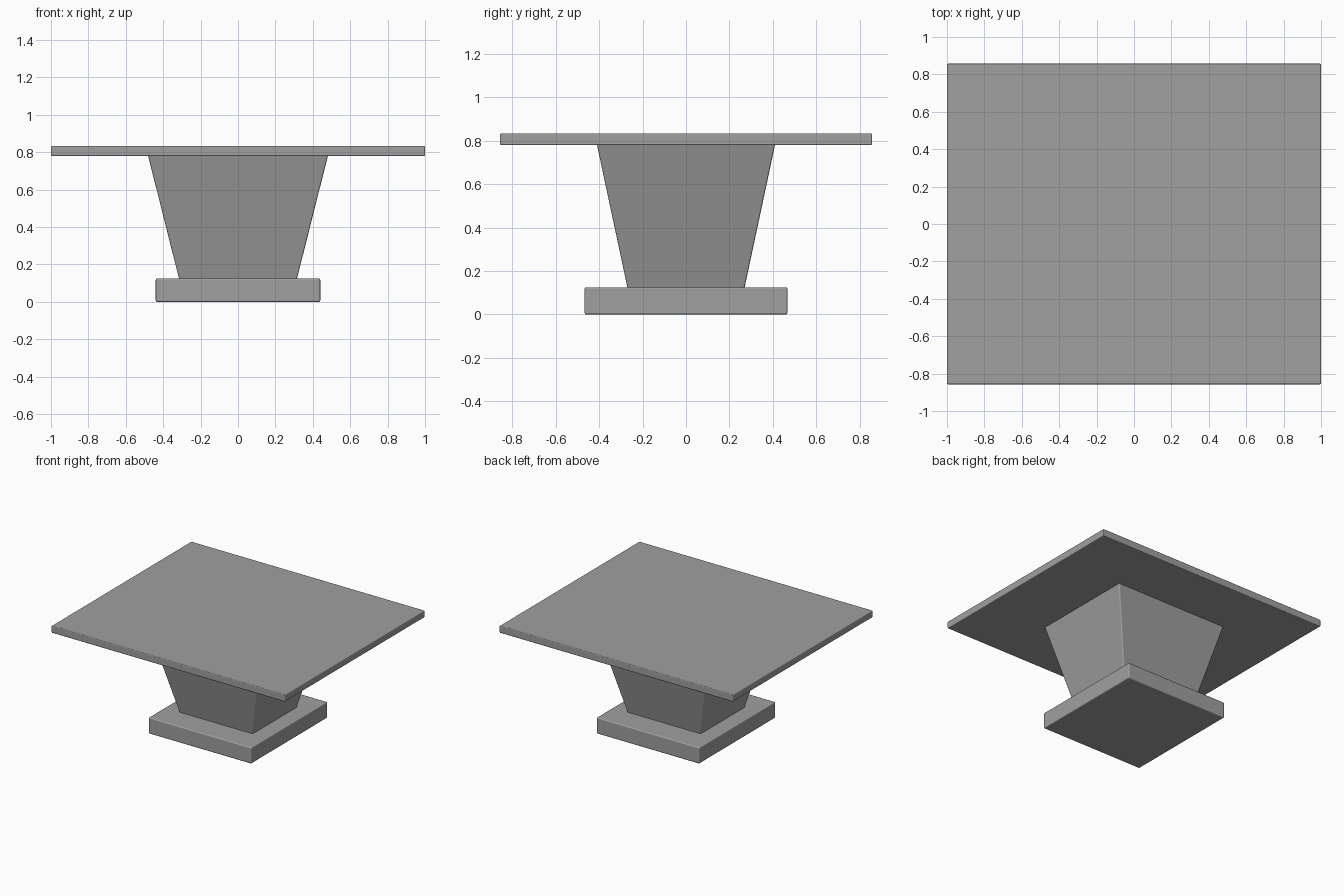
import bpy
import bmesh

# Remove the default cube
cube = bpy.data.objects.get("Cube")
if cube:
    bpy.data.objects.remove(cube, do_unlink=True)

# One plain grey for the whole table
grey = bpy.data.materials.new("mid grey")
grey.use_nodes = True
colour = (0.35, 0.35, 0.35, 1)
grey.diffuse_color = colour
grey.node_tree.nodes["Principled BSDF"].inputs["Base Color"].default_value = colour


def block(name, z_low, z_high, half_low, half_high, bevel):
    """Box between two heights, with its own half size at each end."""
    bm = bmesh.new()
    bmesh.ops.create_cube(bm, size=2)
    for v in bm.verts:
        upper = v.co.z > 0
        half = half_high if upper else half_low
        v.co.x *= half[0]
        v.co.y *= half[1]
        v.co.z = z_high if upper else z_low
    mesh = bpy.data.meshes.new(name)
    bm.to_mesh(mesh)
    bm.free()
    mesh.materials.append(grey)
    obj = bpy.data.objects.new(name, mesh)
    bpy.context.collection.objects.link(obj)

    # Softly rounded edges
    mod = obj.modifiers.new("rounded edges", 'BEVEL')
    mod.width = bevel
    mod.segments = 3
    mod.harden_normals = True
    bpy.ops.object.select_all(action='DESELECT')
    obj.select_set(True)
    bpy.context.view_layer.objects.active = obj
    bpy.ops.object.shade_smooth()
    return obj


# Foot slab, flared pedestal and table top
block("base", 0, 0.125, (0.44, 0.467), (0.44, 0.467), 0.008)
block("pedestal", 0.115, 0.79, (0.313, 0.268), (0.483, 0.412), 0.008)
block("table_top", 0.78, 0.834, (1, 0.857), (1, 0.857), 0.006)
